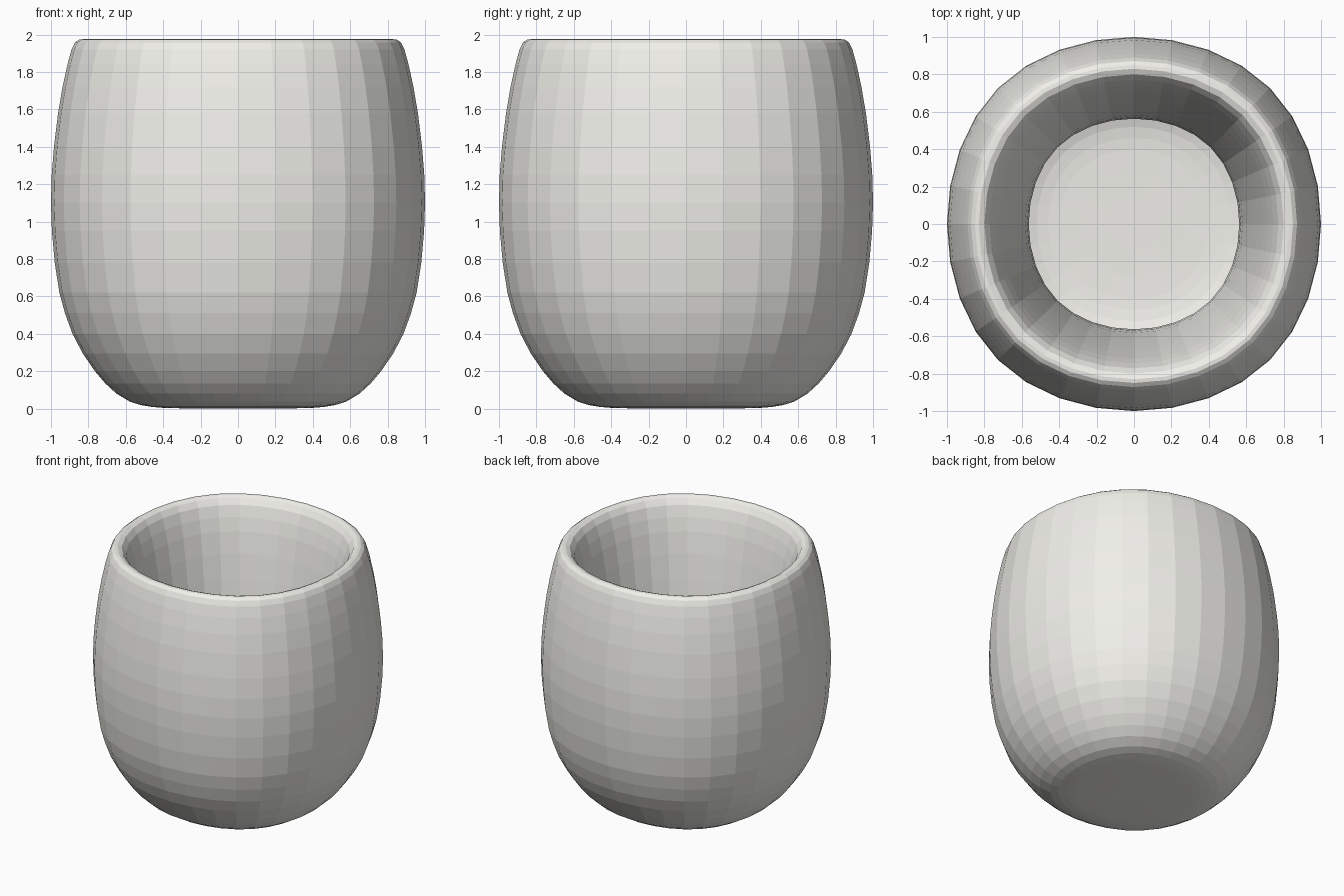
import bpy, bmesh

if "Cube" in bpy.data.objects:
    bpy.data.objects.remove(bpy.data.objects["Cube"])

STEPS = 8  # segments per quarter turn

# Half profile (radius, height): base, bulging outer wall, rounded rim, open inner sleeve
PROFILE = [
    (0.15, 0), (0.28, 0.001), (0.40, 0.004), (0.46, 0.009), (0.52, 0.019), (0.58, 0.038), (0.65, 0.08),
    (0.71, 0.135), (0.765, 0.20), (0.83, 0.295), (0.885, 0.40), (0.925, 0.51),
    (0.955, 0.62), (0.98, 0.78), (0.995, 0.95), (1.0, 1.10), (0.996, 1.25),
    (0.984, 1.40), (0.962, 1.58), (0.938, 1.72), (0.912, 1.84), (0.89, 1.92),
    (0.872, 1.957), (0.85, 1.973), (0.83, 1.975), (0.80, 1.962), (0.772, 1.92),
    (0.745, 1.84), (0.72, 1.74), (0.69, 1.58), (0.662, 1.40), (0.64, 1.24), (0.62, 1.08),
    (0.60, 0.88), (0.582, 0.68), (0.57, 0.50), (0.563, 0.34),
]


# Cross-section: slightly squared circle, a closed cubic spline around a square
def section():
    corners = [(1, -1), (1, 1), (-1, 1), (-1, -1)]
    points = []
    for i in range(4):
        for k in range(STEPS):
            t = k / STEPS
            w = ((1 - t)**3, 3*t**3 - 6*t*t + 4, -3*t**3 + 3*t*t + 3*t + 1, t**3)
            points.append([sum(w[j] * corners[(i + j) % 4][a] for j in range(4)) / 5.5
                           for a in (0, 1)])
    return points


# Cup: stack scaled sections along the profile and skin them
bm = bmesh.new()
rings = [[bm.verts.new((r * x, r * y, z)) for x, y in section()] for r, z in PROFILE]
for a, b in zip(rings, rings[1:]):
    for i in range(len(a)):
        j = (i + 1) % len(a)
        bm.faces.new((a[i], a[j], b[j], b[i]))
bm.faces.new(rings[0])
bmesh.ops.recalc_face_normals(bm, faces=bm.faces[:])

mesh = bpy.data.meshes.new("cup")
bm.to_mesh(mesh)
bm.free()
cup = bpy.data.objects.new("cup", mesh)
bpy.context.collection.objects.link(cup)

# Warm off-white finish
mat = bpy.data.materials.new("ceramic")
mat.diffuse_color = (0.87, 0.865, 0.82, 1)
mat.use_nodes = True
mat.node_tree.nodes["Principled BSDF"].inputs["Base Color"].default_value = mat.diffuse_color
cup.data.materials.append(mat)
